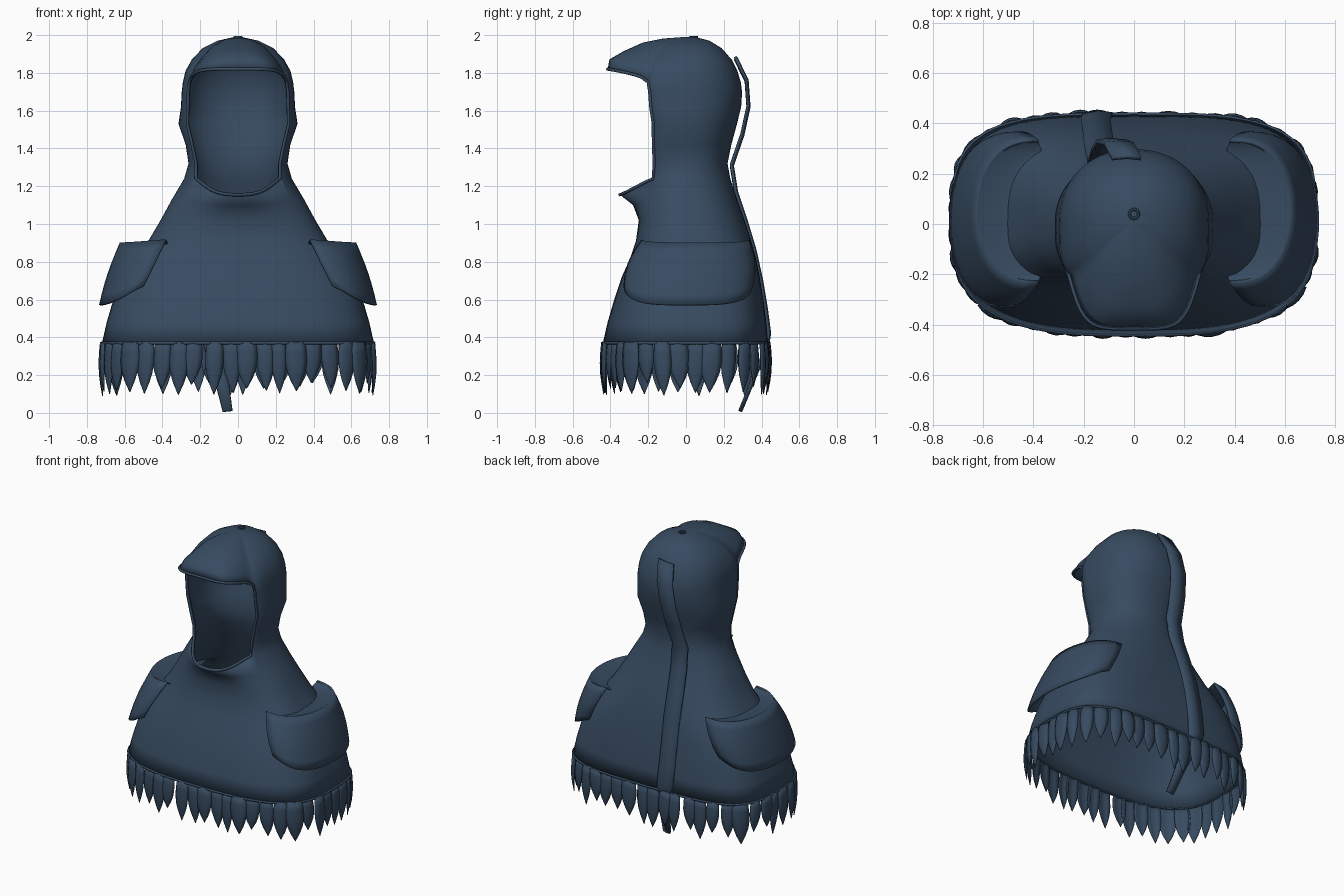
import bpy, bmesh, math, random
from mathutils import Vector

if "Cube" in bpy.data.objects:
    bpy.data.objects.remove(bpy.data.objects["Cube"])

random.seed(11)
cloth = bpy.data.materials.new("dark_blue_cloth")
cloth.diffuse_color = (0.038, 0.070, 0.118, 1)
cloth.use_nodes = True
cloth.node_tree.nodes["Principled BSDF"].inputs["Base Color"].default_value = cloth.diffuse_color


def finish(name, bm, thick=0.0, offset=0.0):
    bmesh.ops.recalc_face_normals(bm, faces=bm.faces)
    me = bpy.data.meshes.new(name)
    bm.to_mesh(me)
    bm.free()
    ob = bpy.data.objects.new(name, me)
    bpy.context.collection.objects.link(ob)
    me.materials.append(cloth)
    for p in me.polygons:
        p.use_smooth = True
    if thick:
        mod = ob.modifiers.new("thickness", 'SOLIDIFY')
        mod.thickness, mod.offset = thick, offset
    return ob


def grid(bm, rows, closed=False, skip=None):
    """Skin a list of rows of points; skip(row, column) leaves a hole."""
    vs = [[bm.verts.new(p) for p in r] for r in rows]
    n = len(vs[0])
    for i in range(len(vs) - 1):
        for j in range(n if closed else n - 1):
            if skip and skip(i, j):
                continue
            k = (j + 1) % n
            bm.faces.new((vs[i][j], vs[i][k], vs[i + 1][k], vs[i + 1][j]))
    return vs


def tube(name, pts, radius):
    cu = bpy.data.curves.new(name, 'CURVE')
    cu.dimensions = '3D'
    cu.bevel_depth, cu.bevel_resolution = radius, 1
    sp = cu.splines.new('POLY')
    sp.points.add(len(pts) - 1)
    for q, p in zip(sp.points, pts):
        q.co = (*p, 1)
    sp.use_cyclic_u = True
    cu.materials.append(cloth)
    ob = bpy.data.objects.new(name, cu)
    bpy.context.collection.objects.link(ob)


def spow(v, p):
    return math.copysign(abs(v) ** p, v)


def ring_point(ring, t):
    """Point on a cape ring; t = 0 is the front centre."""
    z, a, f, b, p, ext, dz = ring
    c0 = math.cos(t)
    if c0 < 0:  # boxy at the hem, round at the back of the head
        p = 0.56 + 0.36 * min(1, max(0, (z - 0.7) / 0.5))
    s, c = spow(math.sin(t), p), spow(c0, p)
    w = max(0.0, (c0 - 0.643) / 0.357)
    w = w * w * (3 - 2 * w) * 0.4 + w * 0.6
    lift = dz * (math.sqrt(w) if dz > 0 else w)
    return Vector((a * s, -(f if c > 0 else b) * c - ext * w, z + lift))


# Cape and hood: height, half width, front, back, squareness, front push, front lift
RINGS = [
    (0.37, 0.72, 0.44, 0.435, .68, 0, 0), (0.48, 0.695, 0.415, 0.425, .68, 0, 0),
    (0.60, 0.66, 0.38, 0.41, .69, 0, 0), (0.72, 0.61, 0.34, 0.39, .71, 0, 0),
    (0.82, 0.55, 0.295, 0.37, .74, 0, 0), (0.91, 0.475, 0.265, 0.345, .76, 0, 0),
    (1.02, 0.41, 0.25, 0.31, .8, 0, 0), (1.13, 0.35, 0.25, 0.27, .85, .03, -.03),
    (1.24, 0.285, 0.265, 0.235, .95, .085, -.085), (1.32, 0.262, 0.22, 0.22, .62, 0, 0),
    (1.42, 0.277, 0.215, 0.24, .5, 0, 0), (1.53, 0.315, 0.225, 0.27, .6, 0, 0),
    (1.62, 0.302, 0.23, 0.292, .48, 0, 0), (1.70, 0.298, 0.235, 0.297, .46, 0, 0),
    (1.75, 0.292, 0.245, 0.29, .46, .17, .07), (1.81, 0.278, 0.255, 0.272, .58, .15, .062),
    (1.87, 0.245, 0.24, 0.242, .78, .09, .045), (1.93, 0.188, 0.19, 0.19, .92, .04, .03),
    (1.97, 0.11, 0.10, 0.125, 1, .02, .012), (1.99, 0.02, 0.01, 0.05, 1, 0, 0)]
N, K, LIP, VISOR = 72, 10, 8, 14
angs = [math.tau * j / N for j in range(N)]
rows = [[ring_point(r, t) for t in angs] for r in RINGS]
bm = bmesh.new()
vs = grid(bm, rows, True, lambda i, j: LIP <= i < VISOR and (j < K or j >= N - K))
bm.faces.new(vs[-1])
bmesh.ops.delete(bm, geom=[v for v in bm.verts if not v.link_faces], context='VERTS')
finish("hooded_cape", bm, 0.012, -1)

# Trim round the face opening and hem
front = range(-K, K + 1)
loop = [rows[LIP][j] for j in front] + [rows[i][K] for i in range(LIP + 1, VISOR)]
loop += [rows[VISOR][-j] for j in front] + [rows[i][-K] for i in range(VISOR - 1, LIP, -1)]
tube("face_trim", loop, 0.009)
tube("hem_trim", rows[0], 0.008)

# Crown button
bpy.ops.mesh.primitive_torus_add(major_radius=0.018, minor_radius=0.006, major_segments=16,
                                 minor_segments=6, location=(0, 0.04, 1.991))
button = bpy.context.object
button.name = "crown_button"
button.data.materials.append(cloth)

# Shoulder flaps standing away from the cape, each with a web joining its rim to the cape
for side, label in ((1, "right"), (-1, "left")):
    flap, web = [], [[], [], [], []]
    for i in range(7):
        v = i / 6
        row = []
        for j in range(25):
            u = j / 12 - 1
            c, s = max(0, math.cos(u * math.pi / 2)) ** .75, math.sin(u * math.pi / 2)
            top = Vector((.38 + .24 * c, .05 + .28 * s, .90 + .015 * abs(u) ** 3))
            low = Vector((.50 + .23 * c, .01 + .335 * s, .57 + .10 * abs(u) ** 3))
            p = top.lerp(low, v)
            bulge = .025 * math.sin(math.pi * v)
            p += Vector((bulge * c * .4, bulge * s, 0))
            row.append((p.x * side, p.y, p.z))
            if i == 0:
                inner = Vector((.34, .04 + .17 * s, .93))
                for k, dip in enumerate((0, .035, .035, 0)):
                    q = top.lerp(inner, k / 3)
                    web[k].append((q.x * side, q.y, q.z - dip))
        flap.append(row)
    bm = bmesh.new()
    grid(bm, flap)
    finish(label + "_shoulder_flap", bm, 0.012)
    bm = bmesh.new()
    grid(bm, web)
    finish(label + "_shoulder_web", bm)

# Feather fringe, evenly spaced round the hem
fine = [ring_point(RINGS[0], math.tau * j / 1440) for j in range(1441)]
dist = [0.0]
for p, q in zip(fine, fine[1:]):
    dist.append(dist[-1] + (q - p).length)
COUNT = 44
LEAF = ((0, .85), (.2, .97), (.4, 1), (.6, .86), (.78, .55), (.9, .26), (1, .02))
bm = bmesh.new()
for n in range(COUNT):
    goal = dist[-1] * (n + .5 + random.uniform(-.15, .15)) / COUNT
    m = next(i for i, d in enumerate(dist) if d >= goal)
    along = (fine[min(m + 8, 1440)] - fine[max(m - 8, 0)]).normalized()
    out = Vector((along.y, -along.x, 0))
    base = fine[m] + out * random.uniform(-.012, 0)
    half = random.uniform(.040, .058)
    length = random.uniform(.21, .285)
    lean = random.uniform(-.015, .015)
    leaf = []
    for v, w in LEAF:
        mid = base + along * lean * v - Vector((0, 0, length * v - .005))
        mid += out * .006 * math.sin(math.pi * v)
        leaf.append([mid + along * half * w * e + out * .014 * w * (1 - e * e)
                     for e in (-1, -.5, 0, .5, 1)])
    grid(bm, leaf)
finish("feather_fringe", bm, 0.004)

# Ribbon running down the back and hanging below the hem: x, y, z
PATH = [(-.03, .26, 1.88), (-.06, .318, 1.76), (-.09, .328, 1.62), (-.11, .295, 1.47),
        (-.125, .24, 1.31), (-.13, .262, 1.17), (-.14, .312, 1.02), (-.145, .36, .86),
        (-.15, .395, .70), (-.15, .42, .55), (-.145, .437, .42), (-.13, .425, .35),
        (-.09, .36, .19), (-.055, .285, .01)]
bm = bmesh.new()
ribbon = []
for i, (x, y, z) in enumerate(PATH):
    h = .058 if i < 11 else .058 - .011 * (i - 10)
    ribbon.append([(x - h, y, z - h * .1), (x, y + .006, z), (x + h, y, z + h * .1)])
grid(bm, ribbon)
finish("back_ribbon", bm, 0.016)
